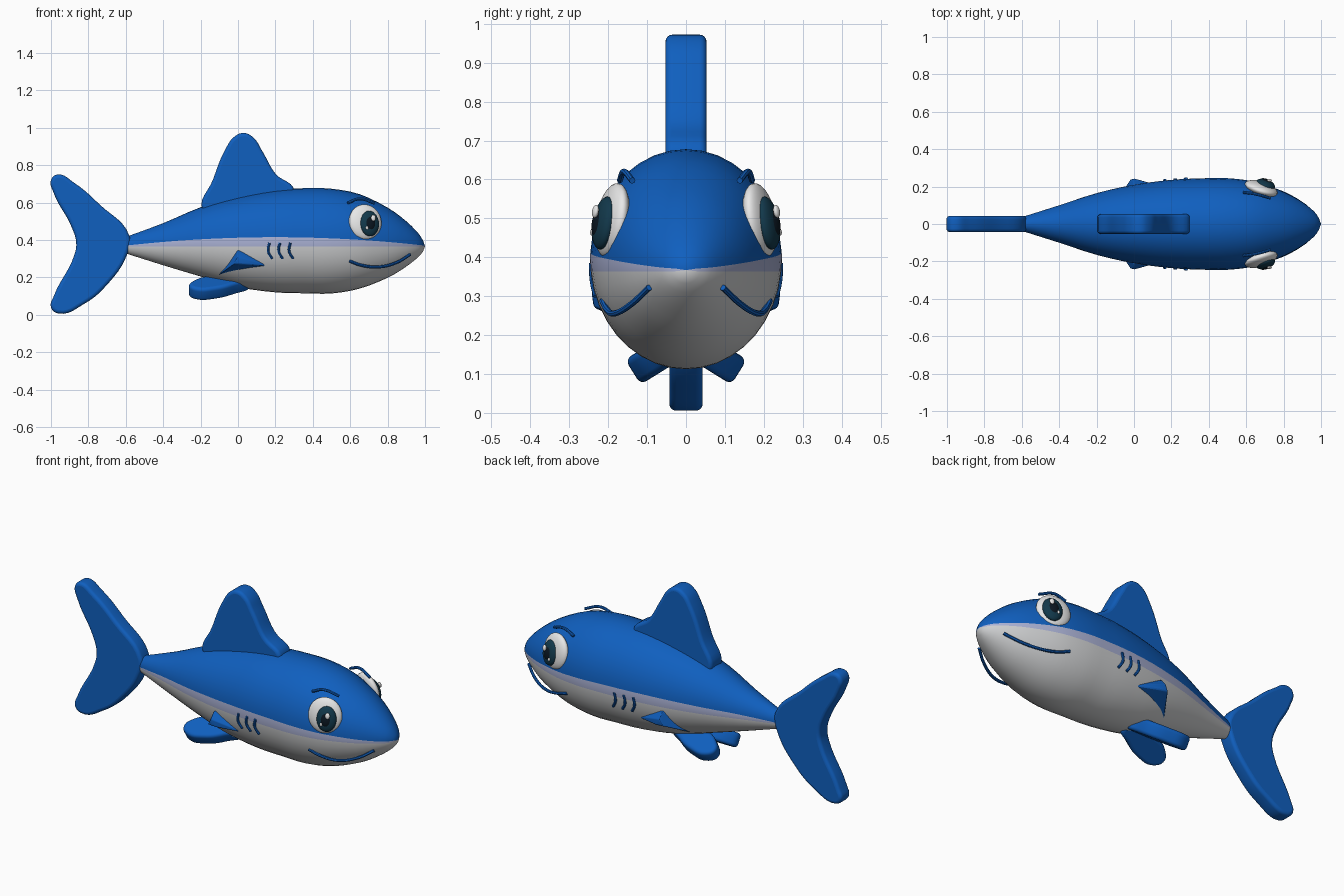
import bpy, bmesh, math
from mathutils import Matrix, Vector

cube = bpy.data.objects.get("Cube")
if cube:
    bpy.data.objects.remove(cube)


def material(name, rgb):
    m = bpy.data.materials.new(name)
    m.use_nodes = True
    m.diffuse_color = (*rgb, 1)
    bsdf = m.node_tree.nodes["Principled BSDF"]
    bsdf.inputs["Base Color"].default_value = (*rgb, 1)
    bsdf.inputs["Roughness"].default_value = 0.6
    return m


BLUE = material("ocean blue", (0.005, 0.115, 0.52))
BELLY = material("belly grey", (0.62, 0.63, 0.64))
LILAC = material("pale lilac", (0.40, 0.44, 0.66))
WHITE = material("eye white", (0.80, 0.80, 0.80))
IRIS = material("dark teal", (0.006, 0.04, 0.07))
PUPIL = material("near black", (0.003, 0.008, 0.015))


def smooth(obj, angle=40):
    bpy.ops.object.select_all(action="DESELECT")
    obj.select_set(True)
    bpy.context.view_layer.objects.active = obj
    if obj.type == "CURVE":
        bpy.ops.object.convert(target="MESH")
    bpy.ops.object.shade_smooth_by_angle(angle=math.radians(angle))


def add_mesh(name, bm, mats, angle=40):
    bmesh.ops.recalc_face_normals(bm, faces=bm.faces)
    me = bpy.data.meshes.new(name)
    bm.to_mesh(me)
    bm.free()
    for m in mats:
        me.materials.append(m)
    obj = bpy.data.objects.new(name, me)
    bpy.context.collection.objects.link(obj)
    smooth(obj, angle)
    return obj


def add_curve(name, points, mat, closed=False, **settings):
    """Smooth curve through points, turned into a mesh."""
    cu = bpy.data.curves.new(name, "CURVE")
    cu.dimensions = "2D" if closed else "3D"
    for key, value in settings.items():
        setattr(cu, key, value)
    sp = cu.splines.new("BEZIER")
    sp.bezier_points.add(len(points) - 1)
    sp.use_cyclic_u = closed
    for bp, p in zip(sp.bezier_points, points):
        bp.co = (*p, 0)[:3]
        bp.handle_left_type = bp.handle_right_type = "AUTO"
    cu.materials.append(mat)
    obj = bpy.data.objects.new(name, cu)
    bpy.context.collection.objects.link(obj)
    smooth(obj)
    return obj


def slab(name, profile, half, across, up, origin=(0, 0, 0)):
    """Rounded fin: closed profile with thickness along across x up."""
    b = 0.018
    obj = add_curve(name, profile, BLUE, True, fill_mode="BOTH", extrude=half - b,
                    bevel_depth=b, bevel_resolution=3, offset=-b, resolution_u=6)
    x, y = Vector(across).normalized(), Vector(up).normalized()
    rot = Matrix((x, y, x.cross(y))).transposed().to_4x4()
    obj.matrix_world = Matrix.Translation(origin) @ rot


def tube(name, points, radius=0.008):
    add_curve(name, points, BLUE, bevel_depth=radius, bevel_resolution=2,
              resolution_u=6, use_fill_caps=True)


def ellipsoid(name, centre, radii, normal, mat):
    bm = bmesh.new()
    bmesh.ops.create_uvsphere(bm, u_segments=28, v_segments=16, radius=1)
    obj = add_mesh(name, bm, [mat], 180)
    obj.matrix_world = Matrix.LocRotScale(Vector(centre), normal.to_track_quat("Z", "Y"), radii)


# Body stations: x, top, bottom, half width
stations = [Vector(s) for s in (
    (-.59, .42, .325, .04), (-.4, .49, .265, .10), (-.2, .575, .205, .165),
    (0, .632, .148, .21), (.2, .668, .12, .236), (.36, .677, .115, .244),
    (.5, .674, .114, .245), (.65, .645, .14, .225), (.8, .573, .198, .172),
    (.9, .50, .258, .117), (.965, .435, .31, .065), (.99, .395, .34, .028))]


def spline(pts, steps):
    out = []
    for i in range(len(pts) - 1):
        a, b = pts[max(i - 1, 0)], pts[i]
        c, d = pts[i + 1], pts[min(i + 2, len(pts) - 1)]
        for k in range(steps):
            t = k / steps
            out.append(b + (c - a) * (t / 2) + (a * 2 - b * 5 + c * 4 - d) * (t * t / 2)
                       + (b * 3 - a - c * 3 + d) * (t ** 3 / 2))
    return out + [pts[-1]]


def body_ring(x, top, bottom, width):
    """Ellipse whose rows follow the two colour borders."""
    mid, h = (top + bottom) / 2, (top - bottom) / 2
    upper = .37 + .045 * (1 - ((x - .2) / .8) ** 2)
    lo, hi = (math.asin(max(-.9, min(.9, (z - mid) / h))) for z in (.364, upper))
    q = math.pi / 2
    half = [-q + (lo + q) * k / 9 for k in range(9)] + [lo, (lo + hi) / 2]
    half += [hi + (q - hi) * k / 9 for k in range(10)]
    full = half + [math.pi - a for a in half[-2:0:-1]]
    return [(x, width * math.cos(a), mid + h * math.sin(a)) for a in full]


bm = bmesh.new()
rings = [[bm.verts.new(p) for p in body_ring(*s)] for s in spline(stations, 3)]
count = len(rings[0])
tip = bm.verts.new((1, 0, .367))


def row_material(j):
    row = min(j, count - 1 - j)
    return 1 if row < 9 else 2 if row < 11 else 0


for j in range(count):
    k = (j + 1) % count
    for r, s in zip(rings, rings[1:]):
        bm.faces.new((r[j], r[k], s[k], s[j])).material_index = row_material(j)
    bm.faces.new((rings[-1][j], rings[-1][k], tip)).material_index = row_material(j)
bm.faces.new(rings[0])
add_mesh("body", bm, [BLUE, BELLY, LILAC], 50)

# Tail and dorsal fin
slab("tail_fin", [(-.58, .42), (-.74, .59), (-.875, .705), (-.965, .75), (-1, .72),
                  (-.985, .65), (-.89, .47), (-.865, .385), (-.875, .32), (-.985, .10),
                  (-1, .04), (-.96, .007), (-.82, .06), (-.71, .15), (-.59, .33)],
     .043, (1, 0, 0), (0, 0, 1))
slab("dorsal_fin", [(-.19, .56), (-.135, .72), (-.065, .89), (-.02, .952), (.03, .972),
                    (.08, .95), (.13, .875), (.2, .755), (.30, .66), (.2, .56), (-.1, .51)],
     .053, (1, 0, 0), (0, 0, 1))

for side, s in (("front", -1), ("back", 1)):
    def mirrored(points):
        return [(x, s * y, z) for x, y, z in points]

    # Pectoral fin: small swept wedge
    bm = bmesh.new()
    for p in mirrored([(0, .212, .348), (.17, .195, .262), (-.11, .10, .21), (0, .243, .31),
                       (-.02, .238, .275), (.03, .235, .27), (.02, .10, .30)]):
        bm.verts.new(p)
    bmesh.ops.convex_hull(bm, input=bm.verts)
    pectoral = add_mesh(side + "_pectoral_fin", bm, [BLUE])
    bevel = pectoral.modifiers.new("rounding", "BEVEL")
    bevel.width, bevel.segments = .005, 2

    # Pelvic fin: slab angled down and out
    slab(side + "_pelvic_fin", [(.06, .03), (-.02, .10), (-.12, .147), (-.22, .155),
                                (-.262, .115), (-.235, .06), (-.13, .01)],
         .038, (1, 0, 0), (0, s * .85, -.53), (0, 0, .19))

    # Eye with iris, pupil and highlights
    n = Vector((.3, s * .93, .17)).normalized()
    ellipsoid(side + "_eye_white", (.68, s * .19, .495), (.091, .097, .034), n, WHITE)
    ellipsoid(side + "_iris", (.703, s * .211, .488), (.053, .069, .026), n, IRIS)
    ellipsoid(side + "_pupil", (.705, s * .217, .488), (.034, .046, .024), n, PUPIL)
    ellipsoid(side + "_large_highlight", (.724, s * .233, .518), (.013, .017, .008), n, WHITE)
    ellipsoid(side + "_small_highlight", (.69, s * .24, .465), (.008, .01, .006), n, WHITE)

    # Brow, smile and gills
    tube(side + "_brow", mirrored([(.585, .17, .598), (.65, .16, .62), (.73, .138, .597)]))
    tube(side + "_smile", mirrored([(.595, .215, .288), (.66, .203, .265), (.755, .182, .256),
                                    (.85, .14, .28), (.92, .095, .322)]))
    for i in range(3):
        x, y = .168 + i * .056, i * .005
        tube(f"{side}_gill_{i + 1}", mirrored([(x, .233 + y, .385), (x - .007, .231 + y, .342),
                                               (x + .014, .222 + y, .30)]), .007)
